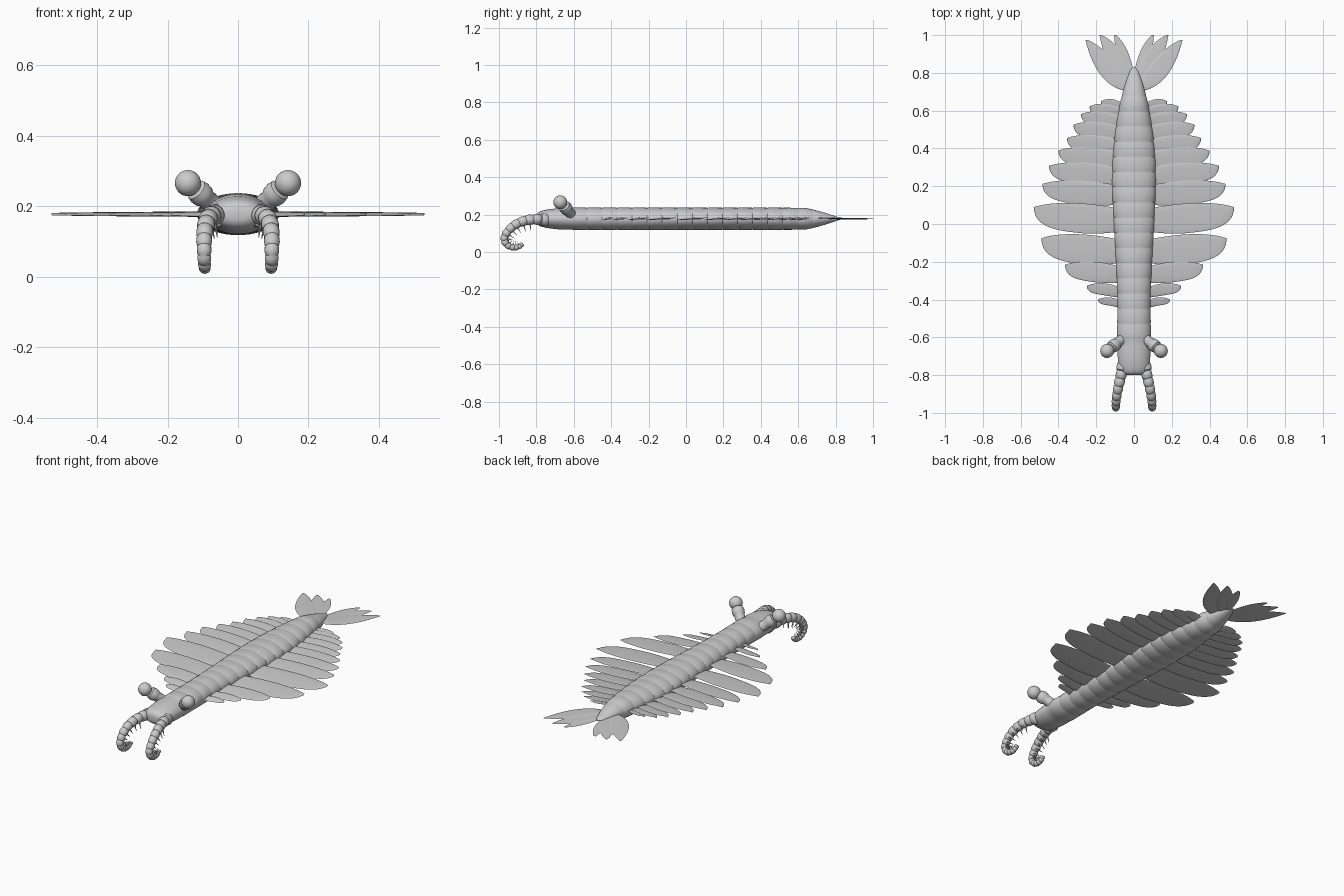
import bpy, bmesh, math
from mathutils import Vector as V

if "Cube" in bpy.data.objects:
    bpy.data.objects.remove(bpy.data.objects["Cube"])

grey = bpy.data.materials.new("plain grey")
grey.diffuse_color = (0.6, 0.6, 0.6, 1)
grey.use_nodes = True
grey.node_tree.nodes["Principled BSDF"].inputs["Base Color"].default_value = grey.diffuse_color
ZC = 0.178


def finish(name, bm, mirror=True, angle=40):
    bmesh.ops.recalc_face_normals(bm, faces=bm.faces)
    me = bpy.data.meshes.new(name)
    bm.to_mesh(me)
    bm.free()
    ob = bpy.data.objects.new(name, me)
    bpy.context.collection.objects.link(ob)
    me.materials.append(grey)
    bpy.ops.object.select_all(action='DESELECT')
    ob.select_set(True)
    bpy.context.view_layer.objects.active = ob
    bpy.ops.object.shade_smooth_by_angle(angle=math.radians(angle))
    if mirror:
        m = ob.modifiers.new("mirror", 'MIRROR')
        m.use_mirror_merge = False
    return ob


def lerp_table(tab, t):
    for a, b in zip(tab, tab[1:]):
        if t <= b[0]:
            f = (t - a[0]) / (b[0] - a[0])
            return [p + (q - p) * f for p, q in zip(a[1:], b[1:])]
    return list(tab[-1][1:])


def catmull(pts, t):
    n = len(pts) - 1
    i = min(int(t * n), n - 1)
    f = t * n - i
    p1, p2 = V(pts[i]), V(pts[i + 1])
    p0 = V(pts[i - 1]) if i else 2 * p1 - p2
    p3 = V(pts[i + 2]) if i + 2 <= n else 2 * p2 - p1
    return 0.5 * (2 * p1 + (p2 - p0) * f + (2 * p0 - 5 * p1 + 4 * p2 - p3) * f * f
                  + (3 * p1 - p0 - 3 * p2 + p3) * f ** 3)


def loft(bm, rings, n=28):
    """rings: (centre, side vector, up vector) ellipses, capped at both ends"""
    loops = []
    for c, s, u in rings:
        loops.append([bm.verts.new(c + s * math.cos(2 * math.pi * k / n) + u * math.sin(2 * math.pi * k / n))
                      for k in range(n)])
    for a, b in zip(loops, loops[1:]):
        for k in range(n):
            bm.faces.new((a[k], a[(k + 1) % n], b[(k + 1) % n], b[k]))
    bm.faces.new(loops[0])
    bm.faces.new(loops[-1])


def tube(bm, path, n=16):
    """path: (point, radius) list"""
    rings = []
    for i, (p, r) in enumerate(path):
        d = (path[min(i + 1, len(path) - 1)][0] - path[max(i - 1, 0)][0]).normalized()
        s = V((1, 0, 0)) if abs(d.x) < 0.9 else V((0, 1, 0))
        s = (s - d * s.dot(d)).normalized()
        rings.append((p, s * r, d.cross(s) * r))
    loft(bm, rings, n)


def leaf(bm, edge_a, edge_b, za, zb, thick=0.004, ns=24, nt=8):
    """thin lens-section blade between two edge curves (functions of 0..1)"""
    rows = []
    for i in range(ns + 1):
        s = 1 - (1 - i / ns) ** 2
        a, b = edge_a(s), edge_b(s)
        fade = max(1 - s, 0) ** 0.5
        ring = []
        for k in range(2 * nt):
            ang = math.pi * k / nt
            t = (1 - math.cos(ang)) / 2
            tilt = (za + (zb - za) * t) * (0.4 + 0.6 * fade)
            z = ZC + tilt + thick * math.sin(ang) * (0.15 + 0.85 * fade)
            ring.append(bm.verts.new((a[0] + (b[0] - a[0]) * t, a[1] + (b[1] - a[1]) * t, z)))
        rows.append(ring)
    m = 2 * nt
    for r, q in zip(rows, rows[1:]):
        for k in range(m):
            bm.faces.new((r[k], r[(k + 1) % m], q[(k + 1) % m], q[k]))
    bm.faces.new(rows[0])
    bm.faces.new(rows[-1])


# Body: overlapping rings; table of y, half width, half height
shape = [(-0.80, 0.03, 0.016), (-0.795, 0.055, 0.03), (-0.78, 0.072, 0.04), (-0.74, 0.083, 0.05),
         (-0.68, 0.088, 0.057), (-0.6, 0.089, 0.059), (-0.4, 0.086, 0.059), (-0.2, 0.094, 0.059),
         (0, 0.106, 0.059), (0.2, 0.115, 0.059), (0.35, 0.112, 0.059), (0.5, 0.097, 0.059),
         (0.65, 0.072, 0.057), (0.75, 0.045, 0.03), (0.81, 0.022, 0.01), (0.83, 0.006, 0.003)]
bm = bmesh.new()
ys = [-0.80, -0.795, -0.78, -0.76, -0.74, -0.71, -0.68, -0.65]
steps = [0] * len(ys)
for i in range(17):
    y0 = -0.61 + i * 0.0805
    for f, g in ((0, -1), (0.06, 1), (0.5, 1), (0.94, 0.6)):
        ys.append(y0 + f * 0.0805)
        steps.append(g)
ys += [0.77, 0.79, 0.81, 0.82, 0.83]
steps += [0] * 5
rings = []
for y, g in zip(ys, steps):
    w, h = lerp_table(shape, y)
    k = 1 + 0.012 * g
    rings.append((V((0, y, ZC)), V((w * k, 0, 0)), V((0, 0, h * k))))
loft(bm, rings, 40)
finish("segmented_body", bm, mirror=False)

# Swimming flaps: tip x, rear edge y, chord
flaps = [(0.19, -0.395, 0.045), (0.25, -0.32, 0.065), (0.365, -0.205, 0.11), (0.49, -0.06, 0.16),
         (0.53, 0.105, 0.16), (0.485, 0.225, 0.13), (0.45, 0.32, 0.12), (0.40, 0.40, 0.11),
         (0.355, 0.465, 0.10), (0.32, 0.535, 0.095), (0.28, 0.59, 0.085), (0.235, 0.63, 0.07),
         (0.175, 0.655, 0.055)]
for i, (tx, ty, c) in enumerate(flaps):
    x0 = 0.04

    def rear(s):
        return (x0 + (tx - x0) * s, ty + 0.012 * math.sin(math.pi * s) - 0.03 * (1 - s) ** 2 - 0.1 * c * s ** 8)

    def front(s):
        x, y = rear(s)
        return (x, y - c * (0.7 + 0.3 * math.sin(math.pi * min(s, 0.5))) * max(1 - s ** 5, 0.004) ** 0.5)
    bm = bmesh.new()
    leaf(bm, rear, front, 0.007, -0.007)
    finish("side_flap_%d" % (i + 1), bm)


# Tail fan: root, outer control, inner control, tip, height offset
def bez(a, b, c):
    return lambda t: tuple((1 - t) ** 2 * p + 2 * t * (1 - t) * q + t * t * r for p, q, r in zip(a, b, c))


fan = [((0.0, 0.70), (0.19, 0.70), (0.09, 0.90), (0.257, 0.975), 0.004),
       ((0.0, 0.74), (0.15, 0.80), (0.035, 0.93), (0.182, 1.0), 0.001),
       ((0.0, 0.79), (0.10, 0.85), (0.02, 0.93), (0.105, 1.0), -0.002)]
for i, (root, co, ci, tip, z) in enumerate(fan):
    bm = bmesh.new()
    leaf(bm, bez(root, co, tip), bez(root, ci, (tip[0] - 0.012, tip[1])), z, z, 0.003)
    finish("tail_blade_%d" % (i + 1), bm)

# Eye stalk with collar, and eyeball
bm = bmesh.new()
a, b = V((0.055, -0.605, 0.19)), V((0.122, -0.655, 0.25))
tube(bm, [(a.lerp(b, t), r) for t, r in ((0, 0.026), (0.3, 0.028), (0.55, 0.028), (0.62, 0.033),
                                         (0.8, 0.035), (0.95, 0.032), (1.0, 0.024))], 24)
finish("eye_stalk", bm)
bm = bmesh.new()
bmesh.ops.create_uvsphere(bm, u_segments=28, v_segments=18, radius=0.037)
bmesh.ops.translate(bm, verts=bm.verts, vec=(0.142, -0.672, 0.266))
finish("eyeball", bm, angle=60)

# Curled grasping arm of ringed segments
arm = [(0.055, -0.74, 0.172), (0.068, -0.80, 0.175), (0.082, -0.86, 0.168), (0.092, -0.915, 0.145),
       (0.096, -0.955, 0.108), (0.096, -0.972, 0.068), (0.095, -0.953, 0.036), (0.094, -0.92, 0.024),
       (0.093, -0.89, 0.03), (0.092, -0.873, 0.046)]
N = 14
rad = lambda t: 0.034 - 0.021 * t
bm = bmesh.new()
path = []
for i in range(N):
    for f, k in ((0.0, 0.84), (0.12, 0.97), (0.55, 1.03), (0.9, 0.97)):
        t = (i + f) / N
        path.append((catmull(arm, t), rad(t) * k * (0.9 if i else 1)))
path += [(catmull(arm, 0.99), 0.009), (catmull(arm, 1.0), 0.003)]
tube(bm, path, 20)
finish("grasping_arm", bm)

# Paired spines along the inner side of the arm
bm = bmesh.new()
for i in range(2, N - 1):
    t = (i + 0.5) / N
    p = catmull(arm, t)
    d = (catmull(arm, t + 0.02) - catmull(arm, t - 0.02)).normalized()
    inward = V((1, 0, 0)).cross(d).normalized()
    if i < 4 and inward.z > 0 or i >= 4 and inward.dot(V((0, -0.91, 0.09)) - V((0, p.y, p.z))) < 0:
        inward = -inward
    L = 0.045 * (1 - 0.65 * t)
    for side in (-1, 1):
        q = p + inward * rad(t) * 0.75 + V((side * rad(t) * 0.4, 0, 0))
        tip = q + inward * L + V((side * 0.006, 0, 0))
        tube(bm, [(q, 0.0045 * (1 - 0.5 * t)), (q.lerp(tip, 0.5), 0.003 * (1 - 0.5 * t)), (tip, 0.0006)], 6)
finish("arm_spines", bm)
